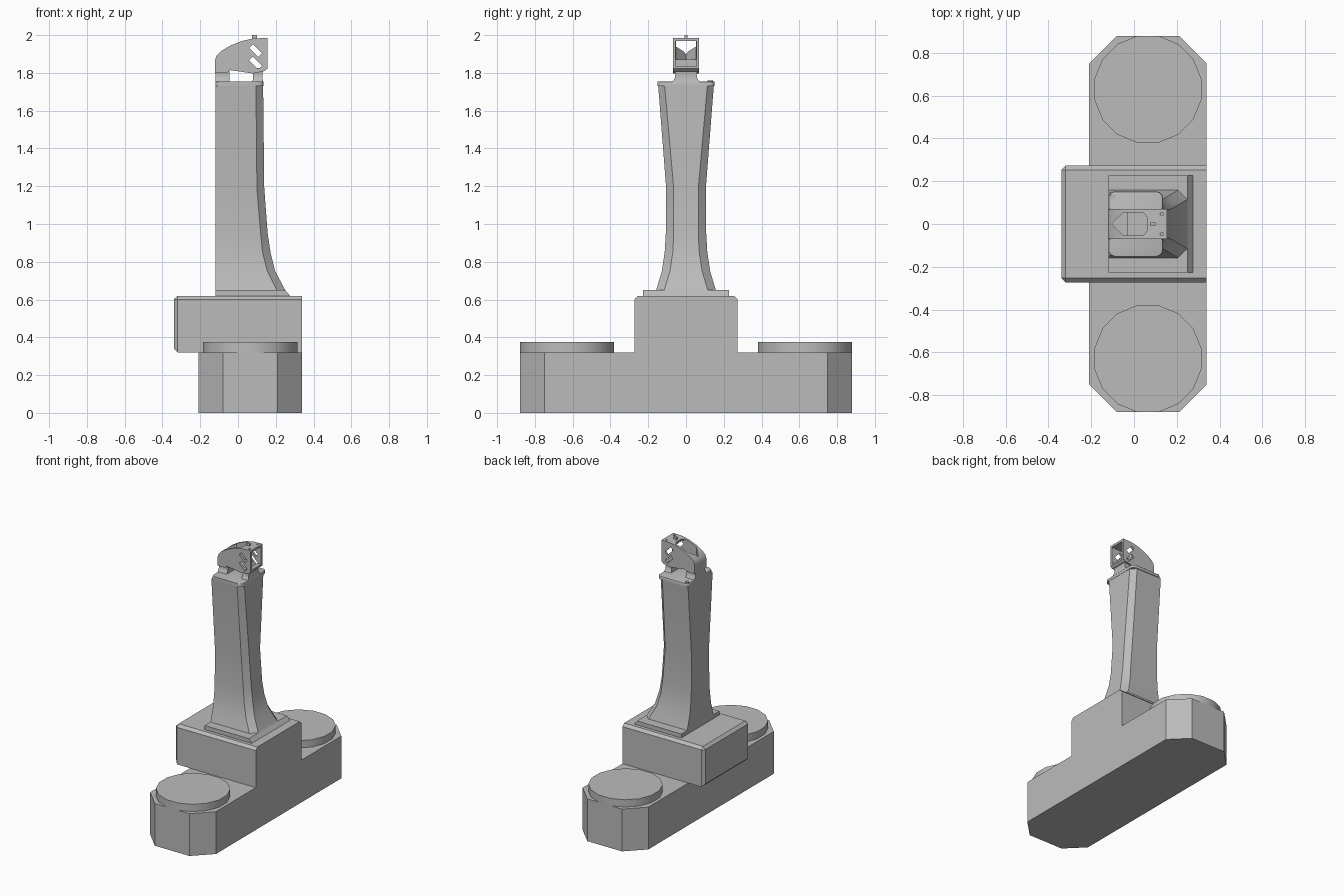
import bpy, bmesh, math
from mathutils import Matrix

if "Cube" in bpy.data.objects:
    bpy.data.objects.remove(bpy.data.objects["Cube"], do_unlink=True)

grey = bpy.data.materials.new("plain_grey")
grey.use_nodes = True
COLOUR = (0.5, 0.5, 0.5, 1)
grey.diffuse_color = COLOUR
grey.node_tree.nodes["Principled BSDF"].inputs["Base Color"].default_value = COLOUR


def finish(name, bm, smooth=False):
    bmesh.ops.recalc_face_normals(bm, faces=bm.faces)
    mesh = bpy.data.meshes.new(name)
    bm.to_mesh(mesh)
    bm.free()
    mesh.materials.append(grey)
    ob = bpy.data.objects.new(name, mesh)
    bpy.context.collection.objects.link(ob)
    if smooth:
        activate(ob)
        bpy.ops.object.shade_smooth_by_angle(angle=math.radians(30))
    return ob


def activate(ob):
    bpy.ops.object.select_all(action='DESELECT')
    ob.select_set(True)
    bpy.context.view_layer.objects.active = ob


def loft(rings):
    """Skin a list of equal-length point rings and cap both ends."""
    bm = bmesh.new()
    loops = [[bm.verts.new(p) for p in ring] for ring in rings]
    n = len(loops[0])
    for a, b in zip(loops, loops[1:]):
        for i in range(n):
            j = (i + 1) % n
            bm.faces.new((a[i], a[j], b[j], b[i]))
    bm.faces.new(loops[0])
    bm.faces.new(loops[-1])
    return bm


def upright(points, z0, z1):
    return loft([[(x, y, z) for x, y in points] for z in (z0, z1)])


def sideways(points, half):
    return loft([[(x, y, z) for x, z in points] for y in (-half, half)])


def box(x0, x1, half, z0, z1):
    return sideways([(x0, z0), (x1, z0), (x1, z1), (x0, z1)], half)


def bevel(bm, rule, width, segments=1):
    edges = [e for e in bm.edges if rule(e.verts[0].co, e.verts[1].co)]
    bmesh.ops.bevel(bm, geom=edges, offset=width, segments=segments,
                    affect='EDGES', profile=0.5)
    return bm


def vertical(a, b):
    return abs(a.z - b.z) > 0.01 and abs(a.x - b.x) < 0.001 and abs(a.y - b.y) < 0.001


def cut(target, name, bm):
    cutter = finish(name, bm)
    cutter.hide_render = True
    mod = target.modifiers.new(name, 'BOOLEAN')
    mod.operation, mod.solver, mod.object = 'DIFFERENCE', 'EXACT', cutter
    activate(target)
    bpy.ops.object.modifier_apply(modifier=mod.name)
    bpy.data.objects.remove(cutter, do_unlink=True)


# Long foot with cut corners
finish("foot", bevel(box(-0.21, 0.34, 0.88, 0, 0.32), vertical, 0.13))

# Round pads on the two ends
for side, y in (("front", -0.63), ("back", 0.63)):
    bm = bmesh.new()
    bmesh.ops.create_cone(bm, cap_ends=True, segments=16, radius1=0.255, radius2=0.255,
                          depth=0.055, matrix=Matrix.Translation((0.065, y, 0.3475))
                          @ Matrix.Rotation(math.pi / 16, 4, 'Z'))
    finish(side + "_pad", bm, True)


# Middle block, chamfered round its overhanging end and along its top sides
def block_edges(a, b):
    at_end = a.x < -0.33 and b.x < -0.33
    top_side = a.z > 0.61 and b.z > 0.61 and abs(a.y - b.y) < 0.01
    return at_end or top_side


finish("middle_block", bevel(box(-0.34, 0.34, 0.273, 0.32, 0.62), block_edges, 0.02))

# Plinth with one sloping edge
finish("plinth", sideways([(-0.12, 0.62), (0.275, 0.62), (0.25, 0.65), (-0.12, 0.65)], 0.228))

# Column: height, side half width, nose half width, shoulder x, nose x
SECTIONS = [
    (0.65, 0.158, 0.115, 0.205, 0.25),
    (0.75, 0.128, 0.085, 0.155, 0.197),
    (0.85, 0.113, 0.07, 0.13, 0.172),
    (0.95, 0.107, 0.065, 0.12, 0.157),
    (1.19, 0.105, 0.065, 0.10, 0.139),
    (1.73, 0.147, 0.113, 0.095, 0.133),
]
finish("column", loft([
    [(-0.12, -w, z), (xs, -w, z), (xn, -n, z), (xn, n, z), (xs, w, z), (-0.12, w, z)]
    for z, w, n, xs, xn in SECTIONS]), True)

# Rounded cap on the column
cap = bevel(box(-0.12, 0.135, 0.152, 1.73, 1.755), vertical, 0.03, 4)
bevel(cap, lambda a, b: a.z > 1.75 and b.z > 1.75, 0.007, 2)
finish("column_cap", cap, True)

# Flared supports under the head
for name, x0, x1, flare in (("rear_support", -0.12, -0.045, 0.0), ("nose_support", 0.08, 0.13, 0.005)):
    rings = []
    for z, w, g in ((1.75, 0.075, flare), (1.77, 0.06, 0), (1.795, 0.056, 0), (1.825, 0.064, flare)):
        rings.append([(x0 - g, -w, z), (x1 + g, -w, z), (x1 + g, w, z), (x0 - g, w, z)])
    finish(name, loft(rings), True)

# Curved head, hollow and open at the nose
head = finish("head", sideways([
    (-0.122, 1.80), (-0.122, 1.865), (-0.114, 1.89), (-0.09, 1.915), (-0.04, 1.945),
    (0.02, 1.969), (0.08, 1.982), (0.155, 1.985), (0.155, 1.822), (0.142, 1.81),
    (0.08, 1.797), (-0.045, 1.815), (-0.06, 1.80)], 0.07))
cut(head, "hollow_cutter", box(-0.03, 0.2, 0.055, 1.835, 1.93))
cut(head, "upper_hollow_cutter", box(0.02, 0.2, 0.055, 1.90, 1.968))
cut(head, "window_cutter", upright([
    (-0.105, 0), (-0.05, -0.053), (0.045, -0.053), (0.062, -0.03),
    (0.062, 0.03), (0.045, 0.053), (-0.05, 0.053)], 1.87, 2.05))

# Slanted slots through both cheeks
for i, z in enumerate((1.917, 1.853)):
    slot = box(-0.034, 0.034, 0.2, -0.014, 0.014)
    bmesh.ops.transform(slot, verts=slot.verts, matrix=Matrix.Translation((0.093, 0, z))
                        @ Matrix.Rotation(math.radians(45), 4, 'Y'))
    cut(head, "slot_cutter_%d" % i, slot)

# Small holes in the head's top plate
for i, y in enumerate((-0.047, 0.047)):
    bm = bmesh.new()
    bmesh.ops.create_cone(bm, cap_ends=True, segments=8, radius1=0.008, radius2=0.008,
                          depth=0.06, matrix=Matrix.Translation((0.13, y, 1.99)))
    cut(head, "hole_cutter_%d" % i, bm)
activate(head)
bpy.ops.object.shade_smooth_by_angle(angle=math.radians(30))

# Sighting nub on the head and peg on the cap
finish("top_nub", box(0.075, 0.1, 0.008, 1.975, 2.0))
bm = bmesh.new()
bmesh.ops.create_cone(bm, cap_ends=True, segments=8, radius1=0.014, radius2=0.014,
                      depth=0.012, matrix=Matrix.Translation((-0.1, 0.128, 1.755)))
finish("cap_peg", bm, True)
